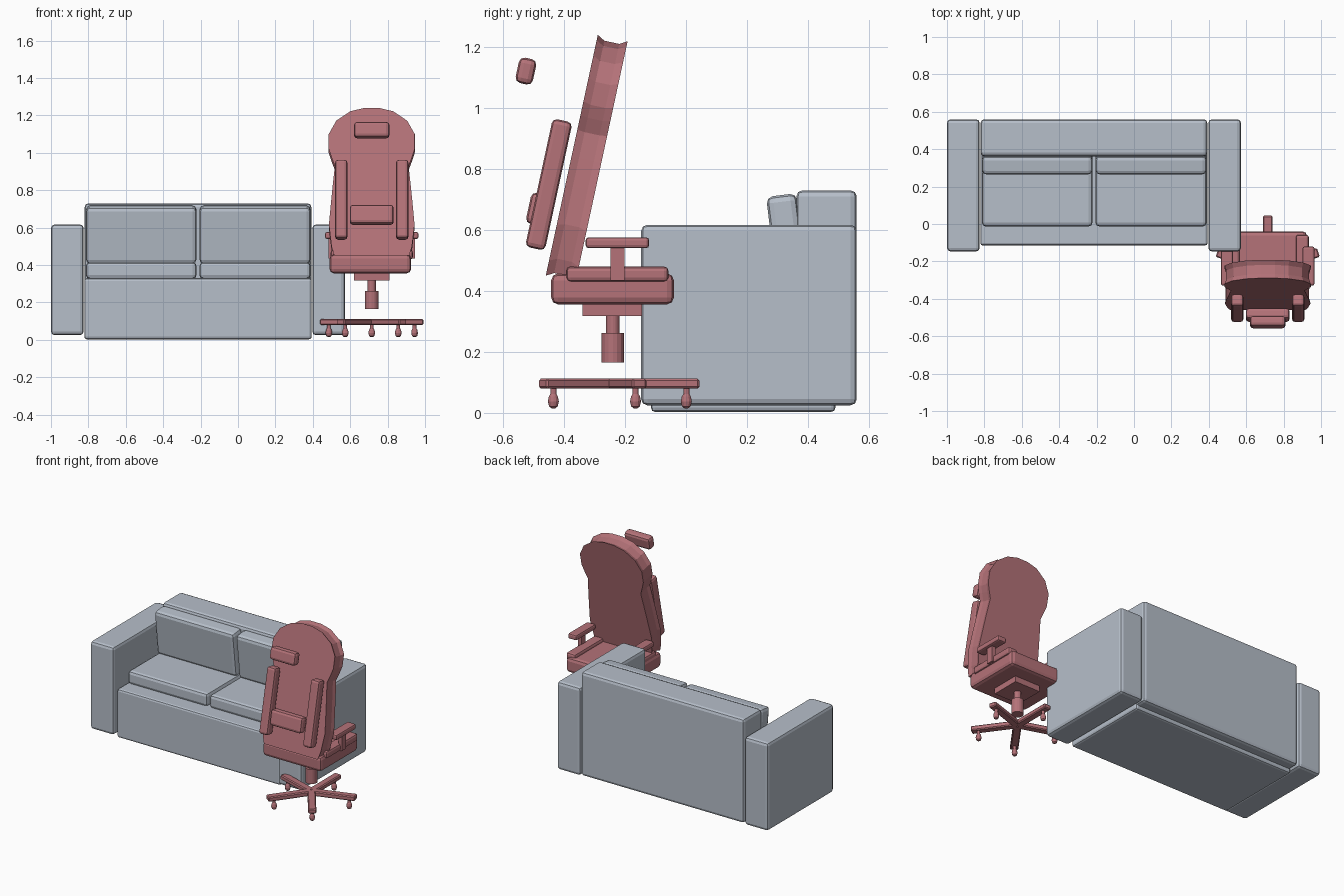
import bpy, bmesh, math
from mathutils import Matrix, Vector

if "Cube" in bpy.data.objects:
    bpy.data.objects.remove(bpy.data.objects["Cube"])


def material(name, rgb):
    m = bpy.data.materials.new(name)
    m.diffuse_color = (*rgb, 1)
    m.use_nodes = True
    m.node_tree.nodes["Principled BSDF"].inputs["Base Color"].default_value = m.diffuse_color
    return m


GREY = material("blue_grey_fabric", (0.47, 0.52, 0.59))
RED = material("dusty_red", (0.46, 0.17, 0.19))
LEAN = math.radians(-12.2)   # shared tilt of the chair back
CX = 0.715                   # chair centre line


def finish(name, bm, mat):
    bmesh.ops.recalc_face_normals(bm, faces=bm.faces)
    me = bpy.data.meshes.new(name)
    bm.to_mesh(me)
    bm.free()
    me.materials.append(mat)
    ob = bpy.data.objects.new(name, me)
    bpy.context.collection.objects.link(ob)
    return ob


def box(name, centre, size, mat, bevel=0.0, tilt=0.0, turn=0.0, segments=2):
    """Box with rounded edges, tilted about x and turned about z."""
    bm = bmesh.new()
    bmesh.ops.create_cube(bm, size=1)
    bmesh.ops.scale(bm, vec=size, verts=bm.verts)
    if bevel:
        bmesh.ops.bevel(bm, geom=bm.edges[:], offset=bevel, segments=segments,
                        profile=0.5, affect='EDGES')
    bm.transform(Matrix.Translation(centre) @ Matrix.Rotation(turn, 4, 'Z')
                 @ Matrix.Rotation(tilt, 4, 'X'))
    return finish(name, bm, mat)


def span(name, x, y, z, mat, bevel=0.0):
    """Upright box given by its limits on each axis."""
    lims = (x, y, z)
    return box(name, Vector([(a + b) / 2 for a, b in lims]),
               Vector([b - a for a, b in lims]), mat, bevel)


def lathe(name, x, y, profile, mat, sides=16):
    """Closed turned shape from (radius, z) rings."""
    bm = bmesh.new()
    rings = [[bm.verts.new((x + r * math.cos(2 * math.pi * i / sides),
                            y + r * math.sin(2 * math.pi * i / sides), z))
              for i in range(sides)] for r, z in profile]
    for a, b in zip(rings, rings[1:]):
        for i in range(sides):
            j = (i + 1) % sides
            bm.faces.new((a[i], a[j], b[j], b[i]))
    bm.faces.new(rings[0])
    bm.faces.new(rings[-1])
    return finish(name, bm, mat)


# Sofa frame
span("sofa_left_arm", (-1.0, -0.825), (-0.147, 0.56), (0.025, 0.617), GREY, 0.02)
span("sofa_right_arm", (0.397, 0.572), (-0.147, 0.56), (0.025, 0.617), GREY, 0.02)
span("sofa_base", (-0.822, 0.394), (-0.115, 0.49), (0.003, 0.33), GREY, 0.014)
span("sofa_back", (-0.82, 0.392), (0.362, 0.56), (0.03, 0.73), GREY, 0.02)

# Sofa cushions
for side, xs in (("left", (-0.813, -0.222)), ("right", (-0.206, 0.388))):
    span("seat_cushion_" + side, xs, (-0.013, 0.38), (0.326, 0.415), GREY, 0.02)
    box("back_cushion_" + side, (sum(xs) / 2, 0.331, 0.563),
        (xs[1] - xs[0], 0.1, 0.305), GREY, 0.022, math.radians(7))

# Chair back: outline swept through the thickness, with a hollowed rim
half = [(0.20, 0.0), (0.215, 0.05), (0.229, 0.17), (0.217, 0.30), (0.207, 0.40),
        (0.197, 0.49), (0.216, 0.54), (0.23, 0.585), (0.23, 0.665),
        (0.19, 0.738), (0.115, 0.79), (0.04, 0.808)]
outline = half + [(-w, s) for w, s in reversed(half)]
up = Vector((0, math.sin(-LEAN), math.cos(LEAN)))
back = Vector((0, math.cos(LEAN), math.sin(LEAN)))
start = Vector((CX, -0.46, 0.45))
bm = bmesh.new()
rings = []
for depth, k in ((0, 1), (0.025, 0.965), (0.075, 0.965), (0.1, 1)):
    rings.append([bm.verts.new(start + Vector((w * k, 0, 0))
                               + up * (0.404 + (s - 0.404) * k) + back * depth)
                  for w, s in outline])
for a, b in zip(rings, rings[1:]):
    for i in range(len(a)):
        j = (i + 1) % len(a)
        bm.faces.new((a[i], a[j], b[j], b[i]))
bm.faces.new(rings[0])
bm.faces.new(rings[-1])
finish("chair_back", bm, RED)

# Pads in front of the chair back
box("headrest", (CX, -0.525, 1.121), (0.19, 0.058, 0.085), RED, 0.018, LEAN)
box("lumbar_pad", (CX, -0.487, 0.668), (0.235, 0.06, 0.105), RED, 0.018, LEAN)
for s in (-1, 1):
    box("back_bolster", (CX + s * 0.163, -0.45, 0.749), (0.066, 0.066, 0.43),
        RED, 0.016, LEAN)

# Chair seat and tilt plate
span("chair_seat", (CX - 0.225, CX + 0.21), (-0.442, -0.04), (0.356, 0.457), RED, 0.022)
span("tilt_plate", (CX - 0.095, CX + 0.095), (-0.34, -0.145), (0.317, 0.37), RED)

for s in (-1, 1):
    # Raised seat edge, arm post and arm pad
    box("seat_bolster", (CX + s * 0.185, -0.225, 0.455), (0.07, 0.335, 0.05), RED, 0.014)
    box("arm_post", (CX + s * 0.218, -0.225, 0.49), (0.026, 0.045, 0.11), RED)
    box("arm_pad", (CX + s * 0.218, -0.225, 0.558), (0.064, 0.208, 0.036), RED, 0.01)

# Gas lift
CY = -0.24
lathe("lift_rod", CX, CY, [(0.022, 0.25), (0.022, 0.32)], RED)
lathe("lift_sleeve", CX, CY, [(0.037, 0.165), (0.037, 0.262)], RED)

# Five-legged base with casters
for i in range(5):
    a = math.pi / 2 + i * 2 * math.pi / 5
    d = Vector((math.cos(a), math.sin(a), 0))
    box("base_leg", Vector((CX, CY, 0.096)) + d * 0.142, (0.285, 0.05, 0.032),
        RED, 0.006, 0, a, 1)
    p = Vector((CX, CY, 0)) + d * 0.241
    lathe("caster", p.x, p.y,
          [(0.006, 0.015), (0.014, 0.021), (0.018, 0.037), (0.015, 0.053),
           (0.01, 0.062), (0.01, 0.082)], RED, 12)
